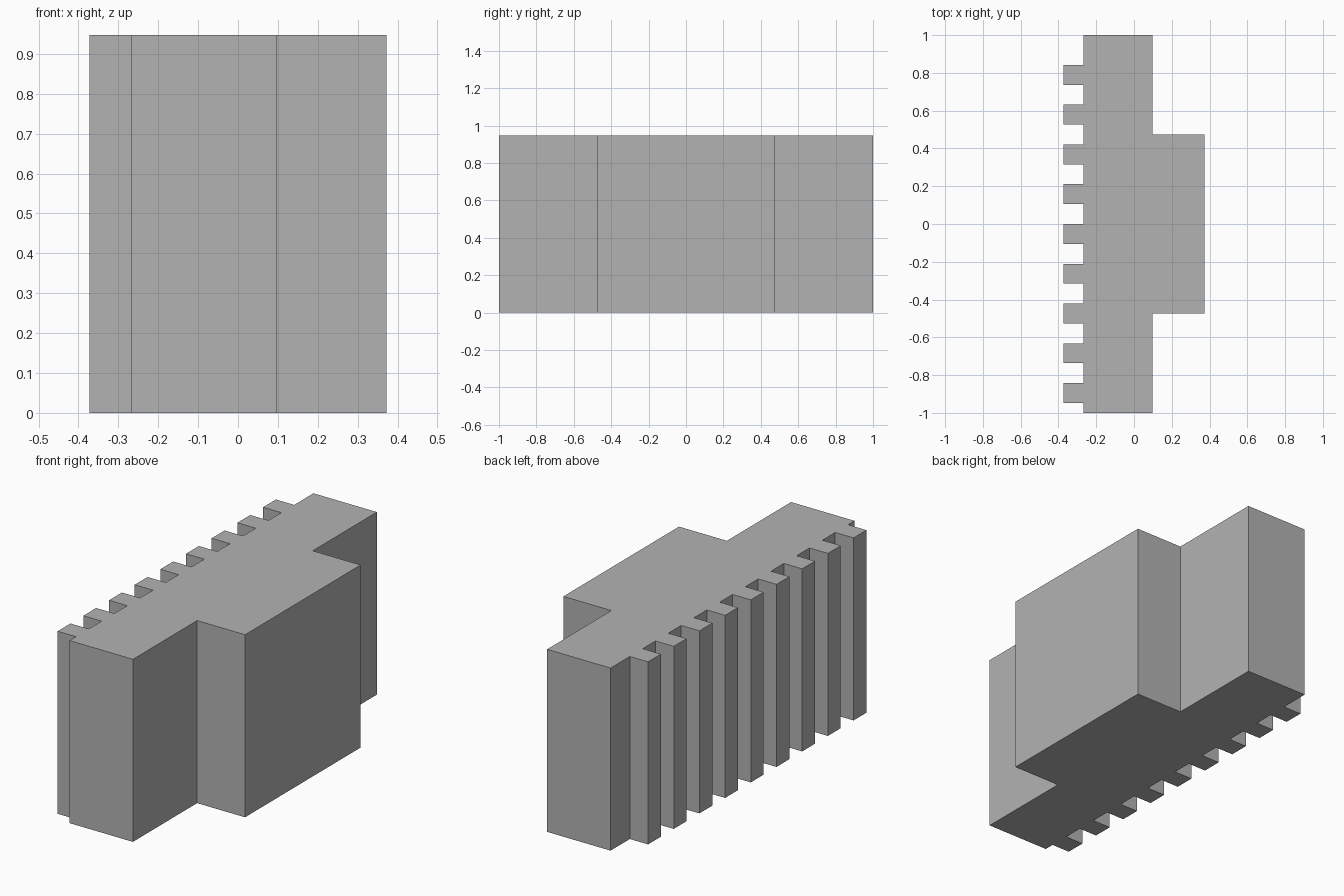
import bpy
import bmesh

cube = bpy.data.objects.get("Cube")
if cube:
    bpy.data.objects.remove(cube, do_unlink=True)

UNIT = 2 / 19            # tooth width; the pitch is twice this
HEIGHT = 9 * UNIT
TEETH = 9
TIP_X, ROOT_X, FACE_X, RAIL_X = -0.372, -0.267, 0.097, 0.372
RAIL_Y = 4.5 * UNIT

grey = bpy.data.materials.new("plain_grey")
grey.use_nodes = True
colour = (0.45, 0.45, 0.45, 1)
grey.diffuse_color = colour
grey.node_tree.nodes["Principled BSDF"].inputs["Base Color"].default_value = colour

# Outline seen from above: plain back with a central raised rail
outline = [(ROOT_X, -1), (FACE_X, -1), (FACE_X, -RAIL_Y), (RAIL_X, -RAIL_Y),
           (RAIL_X, RAIL_Y), (FACE_X, RAIL_Y), (FACE_X, 1), (ROOT_X, 1)]

# Row of square teeth along the left edge of the outline
for i in reversed(range(TEETH)):
    low = -1 + (0.5 + 2 * i) * UNIT
    high = low + UNIT
    outline += [(ROOT_X, high), (TIP_X, high), (TIP_X, low), (ROOT_X, low)]

# Extrude the outline upward into a solid block
bm = bmesh.new()
base = bm.faces.new([bm.verts.new((x, y, 0)) for x, y in outline])
result = bmesh.ops.extrude_face_region(bm, geom=[base], use_keep_orig=True)
top = [v for v in result["geom"] if isinstance(v, bmesh.types.BMVert)]
bmesh.ops.translate(bm, verts=top, vec=(0, 0, HEIGHT))
bmesh.ops.recalc_face_normals(bm, faces=bm.faces)

mesh = bpy.data.meshes.new("toothed_rack")
bm.to_mesh(mesh)
bm.free()
mesh.materials.append(grey)
rack = bpy.data.objects.new("toothed_rack", mesh)
bpy.context.collection.objects.link(rack)
